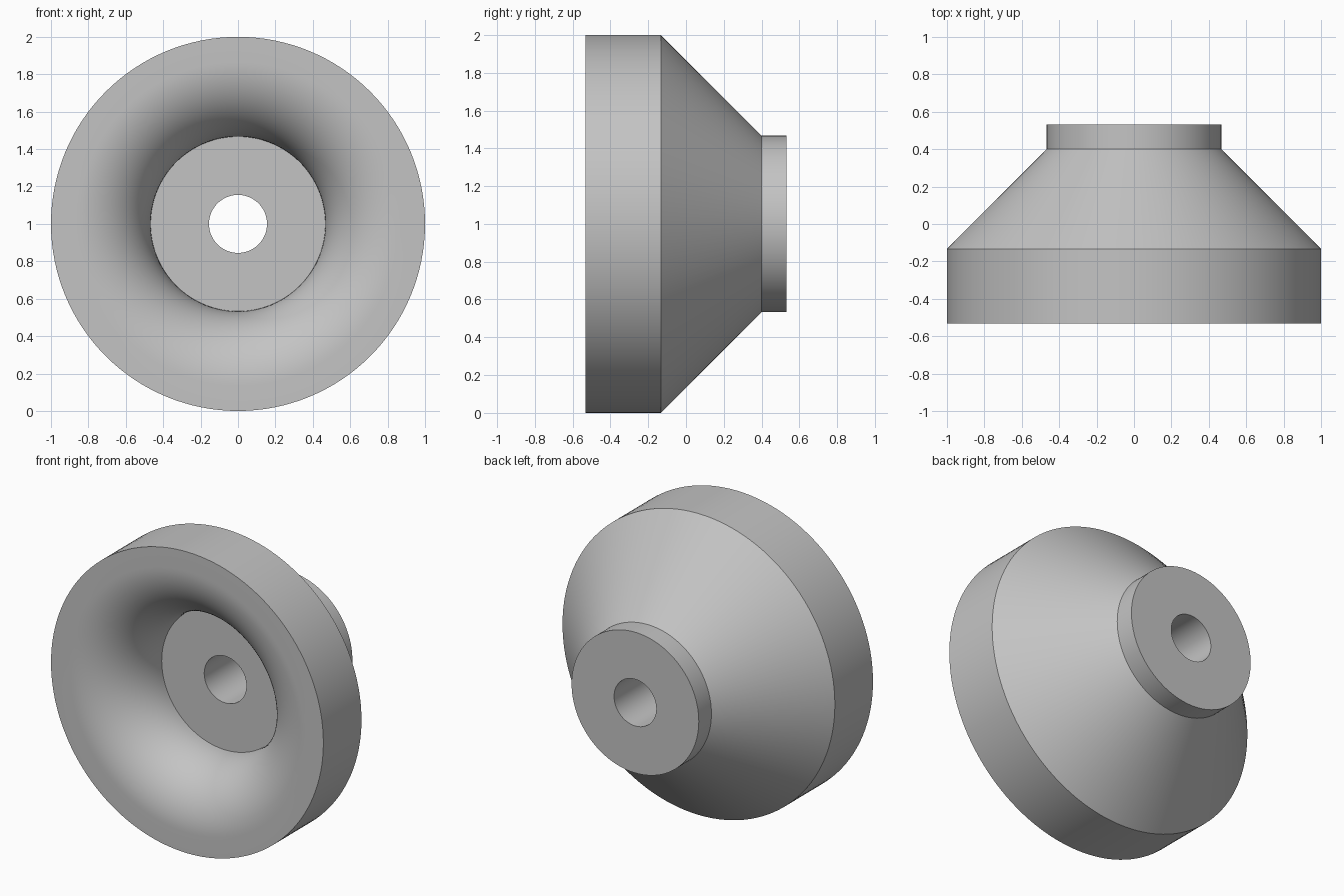
import bpy
import bmesh
from math import sin, cos, pi, radians
from mathutils import Vector

SEGMENTS = 128
ARC_STEPS = 24
HUB_R, BORE_R, RIM_R = 0.467, 0.155, 1.0
FRONT, FLOOR, NECK, BACK = -0.533, -0.133, 0.4, 0.533
FILLET = FLOOR - FRONT

cube = bpy.data.objects.get("Cube")
if cube:
    bpy.data.objects.remove(cube, do_unlink=True)

# Plain grey material
grey = bpy.data.materials.new("light_grey")
grey.use_nodes = True
colour = (0.55, 0.55, 0.55, 1)
grey.diffuse_color = colour
grey.node_tree.nodes["Principled BSDF"].inputs["Base Color"].default_value = colour

# Outer profile as (radius, depth): bore, back neck, cone, rim
profile = [(BORE_R, FLOOR), (BORE_R, BACK), (HUB_R, BACK), (HUB_R, NECK),
           (RIM_R, FLOOR), (RIM_R, FRONT)]

# Rounded mouth curving from the flat rim down to the recessed floor
for i in range(ARC_STEPS + 1):
    a = pi / 2 * (1 - i / ARC_STEPS)
    profile.append((HUB_R + FILLET * (1 - cos(a)), FLOOR - FILLET * sin(a)))

# Revolve the closed profile about the front-to-back axis
bm = bmesh.new()
verts = [bm.verts.new((r, y, 1)) for r, y in profile]
edges = [bm.edges.new((v, verts[(i + 1) % len(verts)])) for i, v in enumerate(verts)]
bmesh.ops.spin(bm, geom=verts + edges, cent=Vector((0, 0, 1)), axis=Vector((0, 1, 0)),
               angle=2 * pi, steps=SEGMENTS, use_merge=True)
bmesh.ops.remove_doubles(bm, verts=bm.verts, dist=0.0001)
bmesh.ops.recalc_face_normals(bm, faces=bm.faces)

mesh = bpy.data.meshes.new("flared_body")
bm.to_mesh(mesh)
bm.free()
mesh.materials.append(grey)
body = bpy.data.objects.new("flared_body", mesh)
bpy.context.collection.objects.link(body)

# Smooth round walls, crisp rims
bpy.ops.object.select_all(action="DESELECT")
body.select_set(True)
bpy.context.view_layer.objects.active = body
bpy.ops.object.shade_smooth_by_angle(angle=radians(30))
